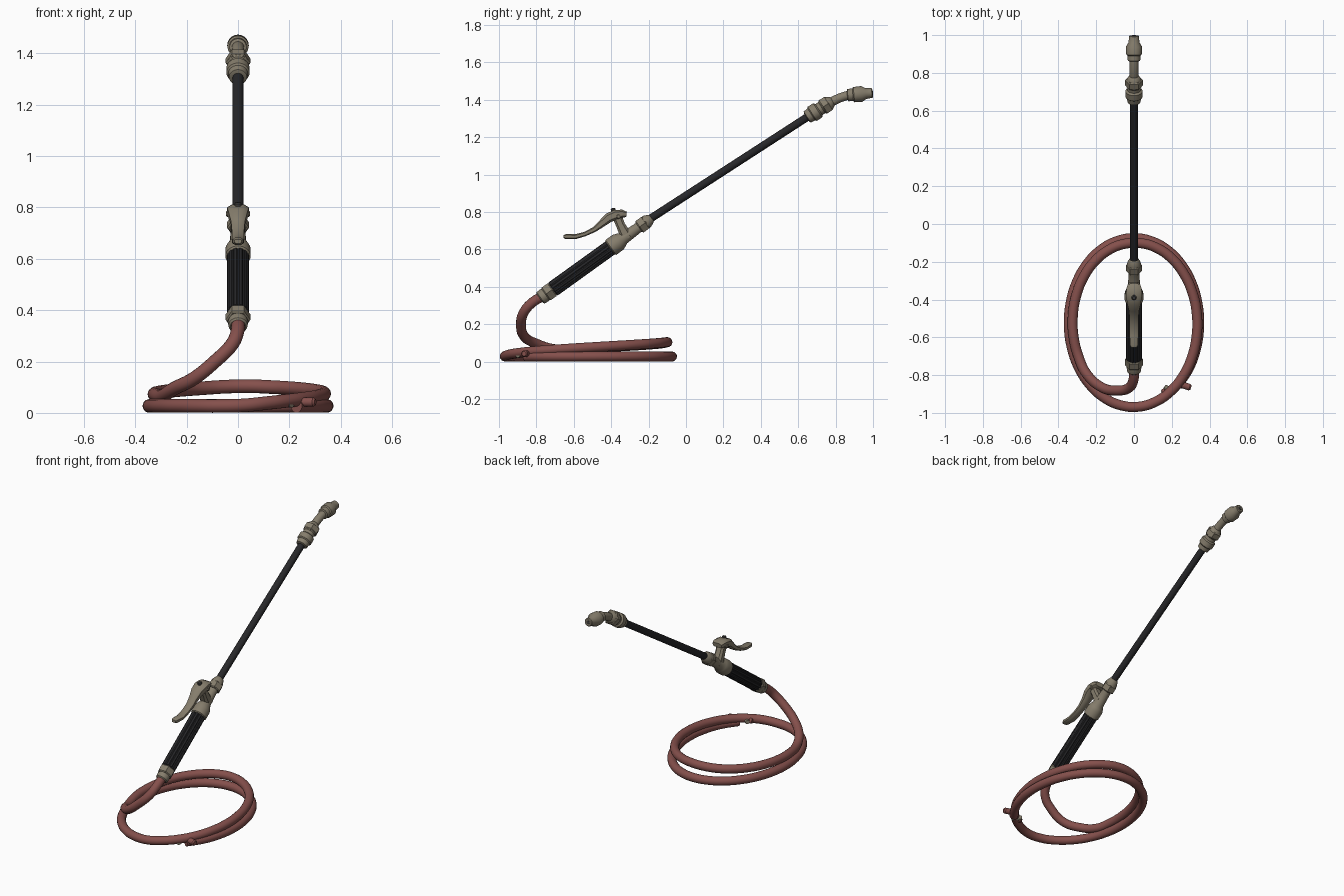
import bpy, bmesh, math
from mathutils import Vector

if "Cube" in bpy.data.objects:
    bpy.data.objects.remove(bpy.data.objects["Cube"])


def material(name, rgb):
    m = bpy.data.materials.new(name)
    m.diffuse_color = (*rgb, 1)
    m.use_nodes = True
    m.node_tree.nodes["Principled BSDF"].inputs["Base Color"].default_value = m.diffuse_color
    return m


METAL = material("warm grey metal", (0.235, 0.205, 0.15))
RUBBER = material("red rubber", (0.235, 0.08, 0.072))
BLACK = material("black plastic", (0.02, 0.02, 0.022))
DARK = material("dark screw", (0.05, 0.048, 0.045))


def finish(ob, mat):
    ob.data.materials.clear()
    ob.data.materials.append(mat)
    bpy.ops.object.select_all(action='DESELECT')
    ob.select_set(True)
    bpy.context.view_layer.objects.active = ob
    bpy.ops.object.shade_smooth_by_angle(angle=math.radians(35))
    return ob


def skin(name, rings, mat):
    """Join closed rings of points into a capped solid."""
    bm = bmesh.new()
    vs = [[bm.verts.new(p) for p in ring] for ring in rings]
    n = len(vs[0])
    for a, b in zip(vs, vs[1:]):
        for i in range(n):
            j = (i + 1) % n
            bm.faces.new((a[i], a[j], b[j], b[i]))
    bm.faces.new(vs[0][::-1])
    bm.faces.new(vs[-1])
    bmesh.ops.recalc_face_normals(bm, faces=bm.faces)
    me = bpy.data.meshes.new(name)
    bm.to_mesh(me)
    bm.free()
    ob = bpy.data.objects.new(name, me)
    bpy.context.collection.objects.link(ob)
    return finish(ob, mat)


def lathe(name, start, direction, profile, mat, sides=32, flute=0.0):
    """Turn (distance, radius) pairs about an axis; flute dents every 4th step."""
    p, d = Vector(start), Vector(direction).normalized()
    u = d.orthogonal().normalized() if abs(d.x) > 0.9 else Vector((1, 0, 0))
    u = (u - d * u.dot(d)).normalized()
    v = d.cross(u)
    rings = []
    for t, r in profile:
        ring = []
        for i in range(sides):
            a = 2 * math.pi * i / sides
            q = r - (flute if i % 4 == 0 else 0)
            ring.append(p + d * t + (u * math.cos(a) + v * math.sin(a)) * q)
        rings.append(ring)
    return skin(name, rings, mat)


def hex_nut(name, start, direction, t0, t1, r, mat=METAL):
    c = 0.006
    return lathe(name, start, direction,
                 [(t0, r - c), (t0 + c, r), (t1 - c, r), (t1, r - c)], mat, 6)


def bar(name, sections, mat):
    """Chamfered bar in the yz plane from (y, z, half thickness, half width)."""
    pts = [Vector((0, s[0], s[1])) for s in sections]
    rings = []
    for i, (y, z, h, w) in enumerate(sections):
        t = (pts[min(i + 1, len(pts) - 1)] - pts[max(i - 1, 0)]).normalized()
        n = Vector((0, -t.z, t.y))
        k = 0.55
        oct_ = [(1, k), (k, 1), (-k, 1), (-1, k), (-1, -k), (-k, -1), (k, -1), (1, -k)]
        rings.append([pts[i] + Vector((a * w, 0, 0)) + n * (b * h) for a, b in oct_])
    return skin(name, rings, mat)


def tube(name, points, radius, mat):
    cu = bpy.data.curves.new(name, 'CURVE')
    cu.dimensions = '3D'
    cu.bevel_depth, cu.bevel_resolution, cu.resolution_u = radius, 6, 6
    cu.use_fill_caps = True
    sp = cu.splines.new('BEZIER')
    sp.bezier_points.add(len(points) - 1)
    for b, p in zip(sp.bezier_points, points):
        b.co = p
        b.handle_left_type = b.handle_right_type = 'AUTO'
    ob = bpy.data.objects.new(name, cu)
    bpy.context.collection.objects.link(ob)
    bpy.ops.object.select_all(action='DESELECT')
    ob.select_set(True)
    bpy.context.view_layer.objects.active = ob
    bpy.ops.object.convert(target='MESH')
    return finish(bpy.context.view_layer.objects.active, mat)


# Handle: fluted grip, hose nut below, valve body above
H, HD = (0, -0.715, 0.385), (0, 0.812, 0.584)
lathe("grip", H, HD, [(0, 0.036), (0.006, 0.043), (0.39, 0.043), (0.396, 0.038)],
      BLACK, 48, 0.004)
hex_nut("hose_nut", H, HD, -0.045, 0.004, 0.048)
lathe("hose_ferrule", H, HD, [(-0.082, 0.03), (-0.076, 0.037), (-0.055, 0.039),
                              (-0.04, 0.036)], METAL)
lathe("valve_body", H, HD, [(0.38, 0.042), (0.386, 0.049), (0.432, 0.049), (0.452, 0.042),
                            (0.47, 0.033), (0.56, 0.028), (0.58, 0.03)], METAL)
hex_nut("lance_nut", H, HD, 0.57, 0.618, 0.043)
lathe("lance_nut_collar", H, HD, [(0.6, 0.037), (0.625, 0.036), (0.648, 0.026),
                                  (0.655, 0.02)], METAL)

# Trigger lever, its bracket and screws
bar("trigger_lever", [(-0.655, 0.668, 0.008, 0.014), (-0.64, 0.668, 0.014, 0.021),
                      (-0.59, 0.668, 0.013, 0.023), (-0.54, 0.682, 0.012, 0.023),
                      (-0.49, 0.706, 0.014, 0.024), (-0.45, 0.738, 0.02, 0.027),
                      (-0.415, 0.768, 0.026, 0.036), (-0.375, 0.785, 0.027, 0.042),
                      (-0.34, 0.79, 0.022, 0.04), (-0.318, 0.787, 0.014, 0.032)], METAL)
bar("trigger_bracket", [(-0.37, 0.78, 0.026, 0.028), (-0.35, 0.73, 0.024, 0.026),
                        (-0.325, 0.68, 0.03, 0.03), (-0.315, 0.66, 0.034, 0.03)], METAL)
lathe("trigger_screw", (0, -0.385, 0.79), (0, -0.2, 1),
      [(0, 0.013), (0.026, 0.013), (0.031, 0.009)], DARK, 16)
lathe("trigger_pivot", (-0.046, -0.36, 0.775), (1, 0, 0),
      [(0, 0.008), (0.003, 0.012), (0.089, 0.012), (0.092, 0.008)], METAL, 16)

# Lance tube
LD = (0, 0.8396, 0.5433)
lathe("lance", (0, -0.2, 0.758), LD, [(0, 0.021), (1.03, 0.021)], BLACK, 24)

# Coupling at the lance tip
L = (0, 0.645, 1.305)
lathe("tip_coupling", L, LD, [(0, 0.024), (0.004, 0.035), (0.03, 0.038), (0.036, 0.045),
                              (0.07, 0.045), (0.078, 0.035), (0.096, 0.035), (0.102, 0.041),
                              (0.14, 0.04), (0.16, 0.028), (0.165, 0.022)], METAL)
hex_nut("tip_coupling_nut", L, LD, 0.1, 0.144, 0.048)

# Bent neck and spray nozzle
tube("nozzle_neck", [(0, 0.76, 1.377), (0, 0.805, 1.402), (0, 0.85, 1.419),
                     (0, 0.89, 1.428)], 0.024, METAL)
N, ND = (0, 0.862, 1.424), (0, 1, 0.09)
lathe("nozzle", N, ND, [(0, 0.026), (0.003, 0.033), (0.03, 0.034), (0.036, 0.041),
                        (0.078, 0.042), (0.1, 0.029), (0.132, 0.026), (0.136, 0.022)], METAL)
lathe("nozzle_orifice", N, ND, [(0.13, 0.012), (0.138, 0.011)], DARK, 16)

# Hose: drops from the handle, then two coils on the floor
path = [(0, -0.755, 0.357), (-0.003, -0.825, 0.313), (-0.025, -0.866, 0.265),
        (-0.09, -0.882, 0.2), (-0.17, -0.865, 0.135), (-0.25, -0.795, 0.094)]
t0, t1, steps = math.pi + 0.45, -0.85 - 2 * math.pi, 40
for i in range(steps + 1):
    a = t0 + (t1 - t0) * i / steps
    if a > math.pi / 2:            # left side climbing towards the back
        z = 0.105 - 0.032 * min(1.2, (a - math.pi / 2) / (math.pi / 2))
    elif a > -math.pi / 2:         # right side sinking towards the front
        z = 0.105 - 0.078 * ((math.pi / 2 - a) / math.pi) ** 1.4
    else:
        z = 0.027
    k = max(0, min(1, (math.pi / 2 - a) / math.pi))
    rx, ry = 0.325 + 0.02 * k, 0.422 + 0.025 * k
    path.append((rx * math.cos(a), -0.522 + ry * math.sin(a), z))
tube("hose", path, 0.0265, RUBBER)

# Small end pieces beside the hose tail
lathe("hose_end_peg", (0.235, -0.845, 0.042), (0.055, -0.018, 0),
      [(0, 0.018), (0.062, 0.018), (0.07, 0.012)], RUBBER, 20)
lathe("hose_end_barb", (0.215, -0.87, 0.04), (-0.06, -0.02, 0),
      [(0, 0.013), (0.05, 0.013), (0.054, 0.018), (0.068, 0.016), (0.072, 0.01)], RUBBER, 20)
lathe("hose_end_stud", (0.21, -0.9, 0.035), (-0.045, 0.038, 0.004),
      [(0, 0.015), (0.045, 0.015), (0.062, 0.012)], METAL, 20)
